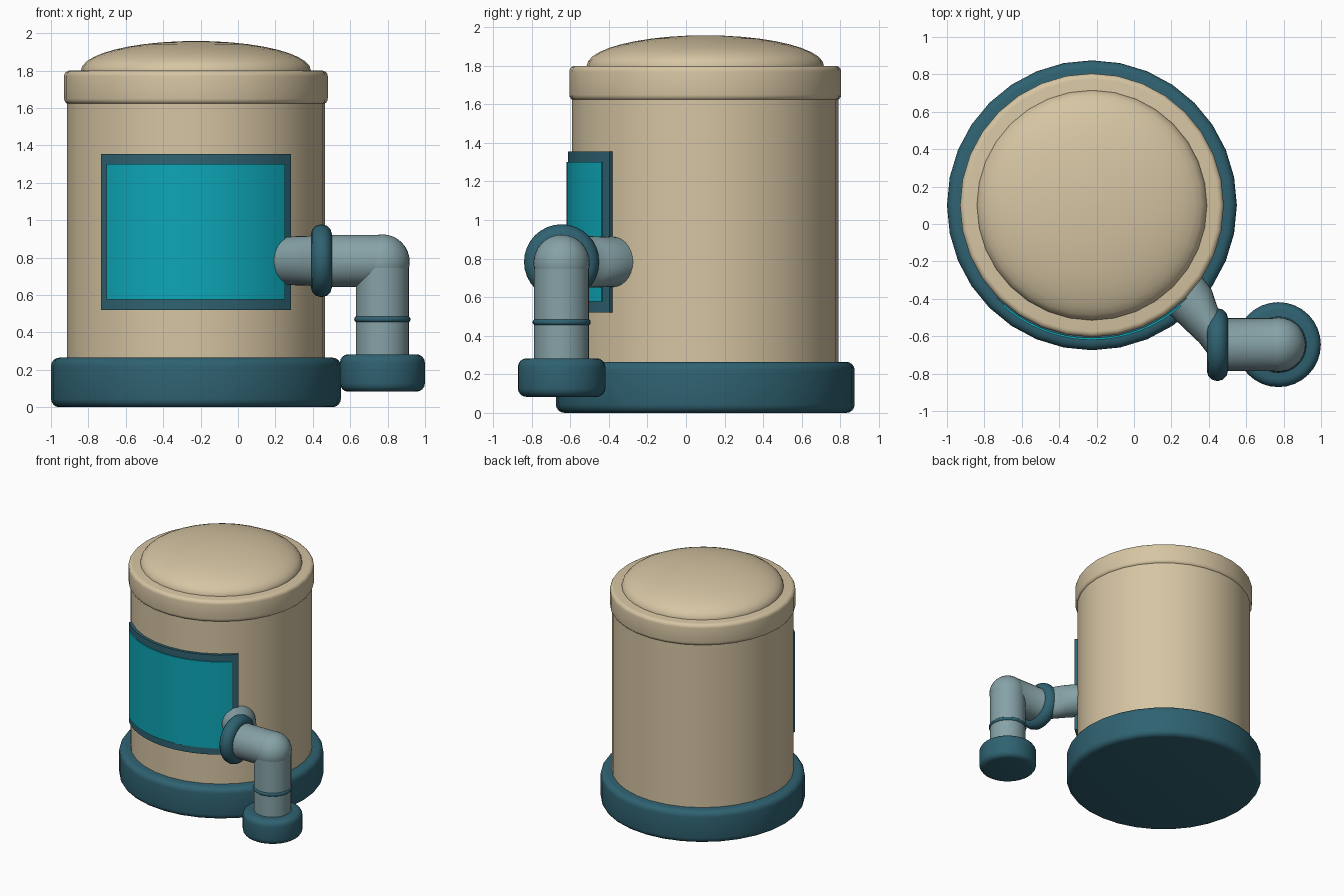
import bpy, bmesh, math
from mathutils import Vector

if "Cube" in bpy.data.objects:
    bpy.data.objects.remove(bpy.data.objects["Cube"])


def material(name, r, g, b):
    lin = [((c / 255 + 0.055) / 1.055) ** 2.4 for c in (r, g, b)]
    m = bpy.data.materials.new(name)
    m.diffuse_color = (*lin, 1)
    m.use_nodes = True
    m.node_tree.nodes["Principled BSDF"].inputs["Base Color"].default_value = m.diffuse_color
    return m


BEIGE = material("beige", 214, 197, 163)
TEAL = material("dark teal", 47, 98, 113)
CYAN = material("bright cyan", 13, 166, 182)
GREY = material("blue grey", 134, 162, 167)

TANK = Vector((-0.225, 0.10, 0))
PIPE_Y, PIPE_Z, SPOUT_X = -0.645, 0.783, 0.772


def finish(bm, name, mat, angle=40):
    bmesh.ops.remove_doubles(bm, verts=bm.verts, dist=1e-5)
    bmesh.ops.recalc_face_normals(bm, faces=bm.faces)
    me = bpy.data.meshes.new(name)
    bm.to_mesh(me)
    bm.free()
    me.materials.append(mat)
    ob = bpy.data.objects.new(name, me)
    bpy.context.collection.objects.link(ob)
    bpy.ops.object.select_all(action='DESELECT')
    ob.select_set(True)
    bpy.context.view_layer.objects.active = ob
    bpy.ops.object.shade_smooth_by_angle(angle=math.radians(angle))
    return ob


def skin(bm, rings, caps=True):
    """Bridge closed rings of points, capping both ends."""
    vs = [[bm.verts.new(p) for p in ring] for ring in rings]
    n = len(vs[0])
    for a, b in zip(vs, vs[1:]):
        for i in range(n):
            j = (i + 1) % n
            bm.faces.new((a[i], a[j], b[j], b[i]))
    if caps:
        bm.faces.new(vs[0][::-1])
        bm.faces.new(vs[-1])


def lathe(name, mat, center, profile, n=32):
    """Spin (radius, z) points around a vertical axis."""
    bm = bmesh.new()
    skin(bm, [[center + Vector((r * math.cos(t), r * math.sin(t), z))
               for t in (2 * math.pi * i / n for i in range(n))] for r, z in profile])
    return finish(bm, name, mat)


def rounded(r, z0, z1, b, steps=4):
    """Profile of a disc with rounded rims."""
    arc = [math.pi / 2 * k / steps for k in range(steps + 1)]
    low = [(r - b + b * math.sin(a), z0 + b - b * math.cos(a)) for a in arc]
    high = [(r - b + b * math.cos(a), z1 - b + b * math.sin(a)) for a in arc]
    return low + high


def tube(name, mat, stations, n=28):
    """Sweep circles in the horizontal plane: (x, y, heading in degrees, radius, half height)."""
    rings = []
    for x, y, deg, r, h in stations:
        a = math.radians(deg)
        side = Vector((-math.sin(a), math.cos(a), 0))
        rings.append([Vector((x, y, PIPE_Z)) + side * r * math.cos(t) + Vector((0, 0, h * math.sin(t)))
                      for t in (2 * math.pi * i / n for i in range(n))])
    bm = bmesh.new()
    skin(bm, rings)
    return finish(bm, name, mat)


def torus(name, mat, center, axis, major, minor, n=32, m=12):
    rot = Vector((0, 0, 1)).rotation_difference(Vector(axis))
    bm = bmesh.new()
    rings = []
    for i in range(n + 1):
        t = 2 * math.pi * i / n
        ring = []
        for k in range(m):
            p = 2 * math.pi * k / m
            r = major + minor * math.cos(p)
            v = Vector((r * math.cos(t), r * math.sin(t), minor * math.sin(p)))
            ring.append(Vector(center) + rot @ v)
        rings.append(ring)
    skin(bm, rings, caps=False)
    return finish(bm, name, mat, 60)


def curved_plate(name, mat, half_deg, r0, r1, z0, z1, n=16):
    """Plate wrapped around the front of the tank."""
    bm = bmesh.new()
    rings = []
    for i in range(n + 1):
        a = math.radians(-90 - half_deg + 2 * half_deg * i / n)
        d = Vector((math.cos(a), math.sin(a), 0))
        rings.append([TANK + d * r + Vector((0, 0, z))
                      for r, z in ((r0, z0), (r1, z0), (r1, z1), (r0, z1))])
    skin(bm, rings)
    return finish(bm, name, mat)


# Tank: base, body, rim and domed lid
lathe("base", TEAL, TANK, rounded(0.775, 0, 0.265, 0.045))
lathe("body", BEIGE, TANK, [(0.69, 0.2), (0.69, 1.66)])
lathe("top_rim", BEIGE, TANK, rounded(0.705, 1.62, 1.80, 0.03))
dome = [(0.615, 1.78)]
for k in range(10):
    a = math.pi / 2 * k / 10
    dome.append((0.615 * math.cos(a), 1.80 + 0.158 * math.sin(a)))
dome.append((0.01, 1.958))
lathe("lid_dome", BEIGE, TANK, dome)

# Wrapped front panel with its frame
curved_plate("panel_frame", TEAL, 45.6, 0.685, 0.711, 0.52, 1.355)
curved_plate("panel", CYAN, 41.5, 0.705, 0.72, 0.577, 1.30)

# Side pipe leaving the tank, bending to the right
tube("side_pipe", GREY, [
    (0.12, -0.23, -45, 0.132, 0.13),
    (0.277, -0.385, -45, 0.132, 0.13),
    (0.335, -0.447, -38, 0.127, 0.132),
    (0.39, -0.518, -20, 0.123, 0.134),
    (0.44, -0.60, -6, 0.135, 0.137),
    (0.50, PIPE_Y, 0, 0.142, 0.139),
    (SPOUT_X, PIPE_Y, 0, 0.142, 0.139)])
torus("pipe_flange", TEAL, (0.446, PIPE_Y, PIPE_Z), (1, 0, 0), 0.138, 0.057)

# Elbow, down pipe, ring and foot cap
bm = bmesh.new()
bmesh.ops.create_uvsphere(bm, u_segments=28, v_segments=16, radius=0.146)
bmesh.ops.translate(bm, verts=bm.verts, vec=(SPOUT_X, PIPE_Y, PIPE_Z - 0.005))
finish(bm, "elbow", GREY)
SPOUT = Vector((SPOUT_X, PIPE_Y, 0))
lathe("down_pipe", GREY, SPOUT, [(0.142, 0.2), (0.142, PIPE_Z)], 28)
torus("pipe_ring", TEAL, (SPOUT_X, PIPE_Y, 0.47), (0, 0, 1), 0.135, 0.016)
lathe("foot_cap", TEAL, SPOUT, rounded(0.227, 0.083, 0.283, 0.045))
